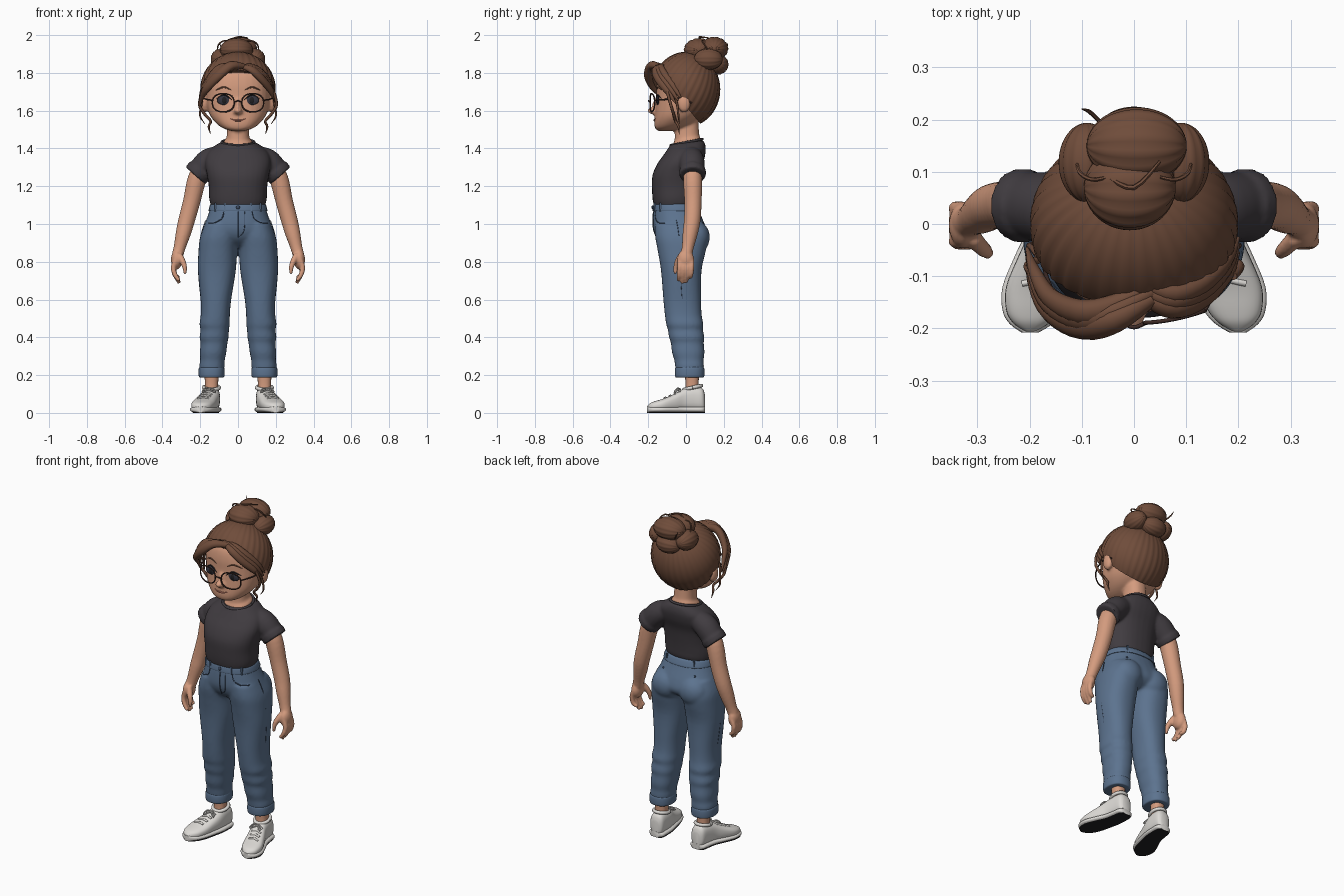
import bpy, bmesh
from math import sin, cos, pi, atan2, radians, hypot
from mathutils import Vector, Matrix

if "Cube" in bpy.data.objects:
    bpy.data.objects.remove(bpy.data.objects["Cube"])


def material(name, *rgb):
    m = bpy.data.materials.new(name)
    m.use_nodes = True
    m.diffuse_color = (*rgb, 1)
    m.node_tree.nodes["Principled BSDF"].inputs["Base Color"].default_value = (*rgb, 1)
    return m


SKIN = material("skin", .66, .33, .21)
HAIR = material("brown_hair", .16, .073, .043)
SHIRT = material("charcoal_cotton", .052, .045, .052)
DENIM = material("blue_denim", .108, .172, .275)
SEAM = material("dark_seam", .045, .07, .12)
WHITE = material("white_leather", .72, .70, .67)
INK = material("black_rubber", .015, .014, .016)
FRAME = material("glasses_brown", .05, .025, .02)
EYE = material("eye_slate", .035, .035, .05)
LIP = material("lip_rose", .45, .17, .12)
SIDES = ((1, "left_"), (-1, "right_"))


def spline(rows, k=4):
    """Catmull-Rom interpolation of equal-length tuples."""
    out, last = [], len(rows) - 1
    for i in range(last):
        p = [rows[max(0, min(j, last))] for j in range(i - 1, i + 3)]
        for t in (s / k for s in range(k)):
            out.append(tuple(.5 * (2*b + (c-a)*t + (2*a - 5*b + 4*c - d)*t*t + (3*b - a - 3*c + d)*t**3)
                             for a, b, c, d in zip(*p)))
    return out + [rows[-1]]


def bridge(bm, rings):
    vs = [[bm.verts.new(p) for p in ring] for ring in rings]
    n = len(vs[0])
    for a, b in zip(vs, vs[1:]):
        for i in range(n):
            bm.faces.new((a[i], a[(i+1) % n], b[(i+1) % n], b[i]))
    bm.faces.new(vs[0][::-1])
    bm.faces.new(vs[-1])


def power(v, e):
    return abs(v) ** (2 / e) * (1 if v >= 0 else -1)


def loft(bm, rows, tilt=0, e=2.3, n=32):
    """Rows of z, centre x, half width, front y, back y."""
    rings = []
    for z, cx, rx, yf, yb in spline(rows):
        ring = []
        for i in range(n):
            a = 2 * pi * i / n
            y = (yb - yf) / 2 * power(sin(a), e)
            ring.append((cx + rx * power(cos(a), e), (yf + yb) / 2 + y, z + tilt * y))
        rings.append(ring)
    bridge(bm, rings)


def tube(bm, pts, n=10, flat=1, k=4):
    """Rows of x, y, z, radius."""
    pts = spline(pts, k)
    pos = [Vector(p[:3]) for p in pts]
    u, rings = None, []
    for i, c in enumerate(pos):
        t = (pos[min(i+1, len(pos)-1)] - pos[max(i-1, 0)]).normalized()
        u = t.orthogonal() if u is None else u - t * u.dot(t)
        u.normalize()
        v, r = t.cross(u), max(pts[i][3], .001)
        rings.append([c + r * (u * cos(a) + v * sin(a) * flat) for a in (2*pi*j/n for j in range(n))])
    bridge(bm, rings)


def blob(bm, centre, radii, turn=None, grooves=0, amp=0):
    """Ellipsoid, optionally combed with grooves that meet at its poles."""
    seg = 8 * grooves if grooves else 24
    new = bmesh.ops.create_uvsphere(bm, u_segments=seg, v_segments=24, radius=1)["verts"]
    for v in new:
        co = v.co.copy()
        if grooves:
            dip = (1 - abs(sin(grooves * atan2(co.y, co.x)))) ** 2
            co *= 1 - amp * dip * hypot(co.x, co.y)
        if turn:
            co = turn @ co
        v.co = Vector(centre) + Vector(c * r for c, r in zip(co, radii))


def finish(name, bm, mat, voxel=0, smooth=0, thick=0):
    bmesh.ops.recalc_face_normals(bm, faces=bm.faces)
    me = bpy.data.meshes.new(name)
    bm.to_mesh(me)
    bm.free()
    me.materials.append(mat)
    ob = bpy.data.objects.new(name, me)
    bpy.context.collection.objects.link(ob)
    if voxel:
        ob.modifiers.new("merge", "REMESH").voxel_size = voxel
        ob.modifiers.new("soften", "SMOOTH").iterations = smooth
    if thick:
        ob.modifiers.new("shell", "SOLIDIFY").thickness = thick
    if voxel or thick:
        bpy.context.view_layer.update()
        ev = ob.evaluated_get(bpy.context.evaluated_depsgraph_get())
        baked = bpy.data.meshes.new_from_object(ev)
        ob.modifiers.clear()
        ob.data = baked
        if not baked.materials:
            baked.materials.append(mat)
    ob.data.shade_smooth()
    ob.data.set_sharp_from_angle(angle=radians(50))
    bpy.context.view_layer.update()
    return ob


def make(name, mat, build, *args, **kw):
    bm = bmesh.new()
    build(bm, *args, **kw)
    return finish(name, bm, mat)


def flip(rows, s):
    return [(s * r[0], *r[1:]) for r in rows]


def on(ob, x, z, back=False):
    """Surface point seen from the front or the back."""
    d = 1 if not back else -1
    hit, p, _, _ = ob.ray_cast((x, -d, z), (0, d, 0))
    return p if hit else Vector((x, 0, z))


def seam(name, ob, path, mat=SEAM, r=.003, taper=False):
    pts = [on(ob, x, z) for x, z in spline(path, 5)]
    m = len(pts) - 1
    make(name, mat, tube, [(*p, r * (sin(pi * (i + .4) / (m + .8)) if taper else 1))
                           for i, p in enumerate(pts)], n=6, k=1)


# Head with nose, ears and neck
bm = bmesh.new()
loft(bm, [(1.492, 0, .03, -.145, -.08), (1.505, 0, .075, -.162, -.03), (1.53, 0, .112, -.168, .03),
          (1.57, 0, .145, -.166, .08), (1.62, 0, .163, -.162, .12), (1.68, 0, .172, -.158, .14),
          (1.74, 0, .174, -.156, .145), (1.8, 0, .16, -.14, .13), (1.86, 0, .11, -.09, .09), (1.885, 0, .03, -.03, .03)])
loft(bm, [(1.37, 0, .085, -.075, .08), (1.435, 0, .076, -.07, .078), (1.46, 0, .06, -.06, .07), (1.55, 0, .058, -.06, .065)], tilt=.2)
blob(bm, (0, -.17, 1.6), (.022, .033, .02))
blob(bm, (0, -.158, 1.63), (.013, .02, .035))
for s, _ in SIDES:
    blob(bm, (s * .178, -.01, 1.64), (.022, .034, .05), Matrix.Rotation(s * .25, 3, 'Z'))
    blob(bm, (s * .015, -.163, 1.594), (.013, .018, .012))
head = finish("head", bm, SKIN, .008, 3)

# Face details
for s, side in SIDES:
    c = on(head, s * .073, 1.655)
    turn = Matrix.Rotation(s * .35, 3, 'Z')
    make(side + "eye", EYE, blob, c, (.038, .009, .025), turn)
    make(side + "pupil", INK, blob, c + Vector((0, -.005, 0)), (.015, .006, .018), turn)
    seam(side + "eyelash", head, [(s * .032, 1.656), (s * .07, 1.682), (s * .114, 1.664)], INK, .005, taper=True)
    seam(side + "eyebrow", head, [(s * .035, 1.708), (s * .075, 1.724), (s * .118, 1.708)], HAIR, .005, taper=True)
seam("mouth", head, [(-.045, 1.559), (-.02, 1.549), (0, 1.549), (.02, 1.549), (.045, 1.559)], LIP, .006, taper=True)


# Glasses
def bow(x):
    return -.19 + 1.3 * x * x


bm = bmesh.new()
for s, _ in SIDES:
    rim = [(.078 + .058 * power(cos(a), 2.4), 1.642 + .048 * power(sin(a), 2.4)) for a in (2*pi*i/24 for i in range(25))]
    tube(bm, [(s * x, bow(x), z, .004) for x, z in rim], n=8, k=1)
    tube(bm, [(s * .135, bow(.135), 1.655, .004), (s * .168, -.1, 1.66, .004),
              (s * .183, -.01, 1.665, .004), (s * .185, .03, 1.64, .004)], n=8)
tube(bm, [(-.022, bow(.02), 1.645, .004), (0, -.198, 1.652, .004), (.022, bow(.02), 1.645, .004)], n=8)
finish("glasses", bm, FRAME)

# Combed hair shell, open at the face and neck
bm = bmesh.new()
blob(bm, (0, 0, 1.712), (.2, .182, .2), Matrix.Rotation(radians(-30), 3, 'X'), 16, .02)
bmesh.ops.bisect_plane(bm, geom=bm.verts[:] + bm.edges[:] + bm.faces[:], plane_co=(0, -.14, 1.795),
                       plane_no=(0, .27, .22), clear_inner=True)
finish("hair_cap", bm, HAIR, thick=.025)

# Bun made of coiled lobes
bm = bmesh.new()
across = Matrix.Rotation(pi / 2, 3, 'Y')
for c, r in (((-.008, .07, 1.922), (.088, .082, .062)), ((.005, .15, 1.928), (.096, .074, .063)),
             ((0, .168, 1.845), (.075, .057, .055)), ((0, .11, 1.88), (.1, .08, .07))):
    blob(bm, c, r, across, 7, .045)
for s, _ in SIDES:
    blob(bm, (s * .09, .118, 1.872), (.055, .076, .057), Matrix.Rotation(pi / 2, 3, 'X'), 7, .045)
    tube(bm, flip([(.05, .09, 1.97, .003), (.08, .085, 1.968, .004), (.105, .1, 1.945, .004), (.11, .13, 1.9, .002)], s), n=6)
tube(bm, [(-.06, .19, 1.9, .004), (-.085, .215, 1.93, .004), (-.1, .22, 1.96, .001)], n=6)
tube(bm, [(-.05, .09, 1.97, .004), (0, .07, 1.99, .005), (.05, .12, 1.985, .003)], n=6)
finish("hair_bun", bm, HAIR)

# Parted fringe and loose curls
bm = bmesh.new()
for d in (0, 1, 2):
    o = .014 * d
    tube(bm, [(.035, -.145 + o, 1.835, .014), (-.035, -.185 + o, 1.84 - o / 3, .025), (-.1, -.198 + o, 1.79 + o, .028),
              (-.16, -.17 + o, 1.725 + o, .023), (-.19, -.12 + o, 1.675 + o, .015), (-.205, -.075 + o, 1.615 + o, .004)], flat=.8)
    tube(bm, [(.02, -.145 + o, 1.835, .012), (.075, -.163 + o, 1.815 + o / 2, .021), (.128, -.145 + o, 1.765 + o, .022),
              (.175, -.1 + o, 1.705 + o, .018), (.2, -.055 + o, 1.64 + o, .004)], flat=.8)
finish("hair_fringe", bm, HAIR)
for s, side in SIDES:
    bm = bmesh.new()
    tube(bm, flip([(.19, -.1, 1.7, .008), (.204, -.08, 1.63, .008), (.175, -.065, 1.58, .008),
                   (.145, -.055, 1.545, .007), (.155, -.04, 1.515, .006), (.145, -.035, 1.475, .001)], s), n=8)
    tube(bm, flip([(.185, -.06, 1.69, .006), (.196, -.045, 1.62, .006), (.2, -.04, 1.57, .005), (.175, -.035, 1.53, .001)], s), n=8)
    finish(side + "loose_curl", bm, HAIR)

# T-shirt with sleeves, collar and rolled hems
bm = bmesh.new()
loft(bm, [(1.08, 0, .135, -.155, .05), (1.105, 0, .146, -.168, .06), (1.14, 0, .153, -.176, .062),
          (1.2, 0, .155, -.18, .067), (1.27, 0, .166, -.178, .077), (1.33, 0, .174, -.154, .097),
          (1.38, 0, .16, -.118, .105), (1.415, 0, .12, -.093, .1), (1.432, 0, .088, -.083, .09)], tilt=.12)
for s, _ in SIDES:
    tube(bm, flip([(.07, .025, 1.37, .05), (.15, .03, 1.335, .067), (.2, .035, 1.285, .065), (.222, .035, 1.262, .063)], s), n=24)
    tube(bm, flip([(.203, .035, 1.282, .071), (.226, .035, 1.256, .07)], s), n=24)
finish("t_shirt", bm, SHIRT, .008, 3)
make("collar", SHIRT, tube, [(.086 * cos(a), .003 + .084 * sin(a), 1.433 + .016 * sin(a), .007)
                             for a in (2 * pi * i / 32 for i in range(33))], n=8, k=1)

# Arms and hands
for s, side in SIDES:
    bm = bmesh.new()
    tube(bm, flip([(.17, .03, 1.33, .045), (.216, .035, 1.24, .05), (.245, .037, 1.12, .046), (.272, .033, 1.02, .044),
                   (.29, .022, .95, .04), (.308, .01, .88, .032), (.319, .003, .84, .031)], s), n=20)
    blob(bm, (s * .325, -.002, .812), (.03, .045, .052))
    for i, tip in enumerate((.7, .686, .69, .715)):
        y = -.033 + .021 * i
        tube(bm, flip([(.33, y, .81, .014), (.342, y, .77, .014), (.333, y - .004, .73, .013), (.31, y - .008, tip, .009)], s))
    tube(bm, flip([(.31, -.025, .835, .017), (.292, -.045, .80, .016), (.282, -.054, .77, .013), (.28, -.058, .735, .008)], s))
    finish(side + "arm", bm, SKIN, .006, 3)

# Jeans, with slack folds below the knee
bm = bmesh.new()
loft(bm, [(1.105, 0, .14, -.167, .058), (1.05, 0, .158, -.174, .078), (.98, 0, .184, -.174, .106),
          (.93, 0, .2, -.155, .115), (.895, 0, .2, -.12, .09), (.875, 0, .18, -.08, .05)])
for s, _ in SIDES:
    loft(bm, [(z, s * x, *rest) for z, x, *rest in (
        (1.0, .085, .09, -.165, .09), (.93, .099, .102, -.163, .115), (.86, .107, .102, -.15, .105), (.75, .112, .1, -.132, .082),
        (.6, .117, .081, -.12, .08), (.52, .12, .077, -.112, .083), (.47, .124, .08, -.105, .092), (.44, .123, .075, -.096, .09),
        (.4, .127, .077, -.09, .097), (.37, .127, .071, -.08, .094), (.32, .132, .07, -.074, .098), (.28, .135, .065, -.062, .093),
        (.25, .138, .067, -.058, .095), (.22, .139, .063, -.053, .092))])
    blob(bm, (s * .09, .055, .93), (.088, .071, .085))
jeans = finish("jeans", bm, DENIM, .009, 4)
band = make("waistband", DENIM, loft, [(1.068, 0, .154, -.176, .076), (1.075, 0, .155, -.177, .076),
                                       (1.1, 0, .149, -.173, .066), (1.107, 0, .143, -.167, .06)])
for s, side in SIDES:
    make(side + "jean_cuff", DENIM, loft, [(z, s * .14, .064 + g, -.054 - g, .093 + g)
                                          for z, g in ((.187, -.004), (.192, .003), (.215, .005), (.238, .003), (.243, -.004))])
    seam(side + "front_pocket", jeans, [(s * .075, 1.065), (s * .085, 1.03), (s * .12, 1.008), (s * .158, 1.005)])
    make(side + "pocket_rivet", SEAM, blob, on(jeans, s * .105, 1.025, True), (.006, .005, .006))
    make(side + "leg_seam", SEAM, tube, [(s * x, y, z, .002) for x, y, z in (
        (.172, -.05, 1.02), (.2, -.035, .92), (.21, -.03, .76), (.196, -.02, .6))], n=6)
    for x, back in ((.07, False), (.12, False), (.09, True)):
        y = on(band, s * x, 1.088, back).y
        make(side + "belt_loop", DENIM, tube, [(s * x, y, 1.11, .006), (s * x, y, 1.066, .006)], n=4)
seam("fly_stitch", jeans, [(.035, 1.065), (.035, .99), (.025, .95), (0, .93)], r=.002)
seam("fly_edge", jeans, [(0, 1.065), (0, 1), (0, .93)])
make("button", SEAM, blob, (0, -.177, 1.088), (.01, .006, .01))


# Sneakers and ankles
def shoe(bm, s, low, high, grow):
    rows = [(.1, .138, .028, .1), (.085, .138, .045, .132), (.04, .141, .05, .14), (-.01, .148, .054, .13),
            (-.06, .165, .06, .102), (-.12, .184, .065, .076), (-.165, .193, .056, .062), (-.19, .197, .039, .052), (-.207, .199, .014, .036)]
    rings = []
    for y, x, w, h in spline(rows):
        top = min(h, high)
        rings.append([(s * (x + (w + grow) * power(cos(a), 2.6)), y * (1 + grow),
                       (low + top) / 2 + (top - low) / 2 * power(sin(a), 2.6)) for a in (2*pi*i/28 for i in range(28))])
    bridge(bm, rings)


for s, side in SIDES:
    upper = make(side + "sneaker", WHITE, shoe, s, .01, 1, -.004)
    make(side + "midsole", WHITE, shoe, s, .001, .034, .003)
    make(side + "outsole", INK, shoe, s, 0, .004, -.003)
    make(side + "ankle", SKIN, loft, [(.1, s * .14, .036, -.005, .07), (.16, s * .14, .035, -.003, .067), (.25, s * .14, .042, -.01, .072)])
    make(side + "shoe_collar", WHITE, tube, [(s * (.14 + .041 * cos(a)), .035 + .046 * sin(a), .134 + .01 * sin(a), .01)
                                             for a in (2 * pi * i / 24 for i in range(25))], n=8, k=1)
    bm = bmesh.new()
    for i in range(4):
        y = -.03 - .026 * i
        x0 = .157 + .009 * i
        row = [upper.ray_cast((s * (x0 + dx), y - abs(dx) * .2, 1), (0, 0, -1))[1] for dx in (-.03, -.016, 0, .016, .03)]
        tube(bm, [(*p, .006) for p in row], n=8)
    for d in (-1, 1):
        tube(bm, flip([(.155, -.03, .125, .004), (.155 + d * .022, -.045, .13, .004),
                       (.155 + d * .034, -.062, .11, .004), (.158, -.035, .125, .004)], s), n=6)
    finish(side + "laces", bm, WHITE)
